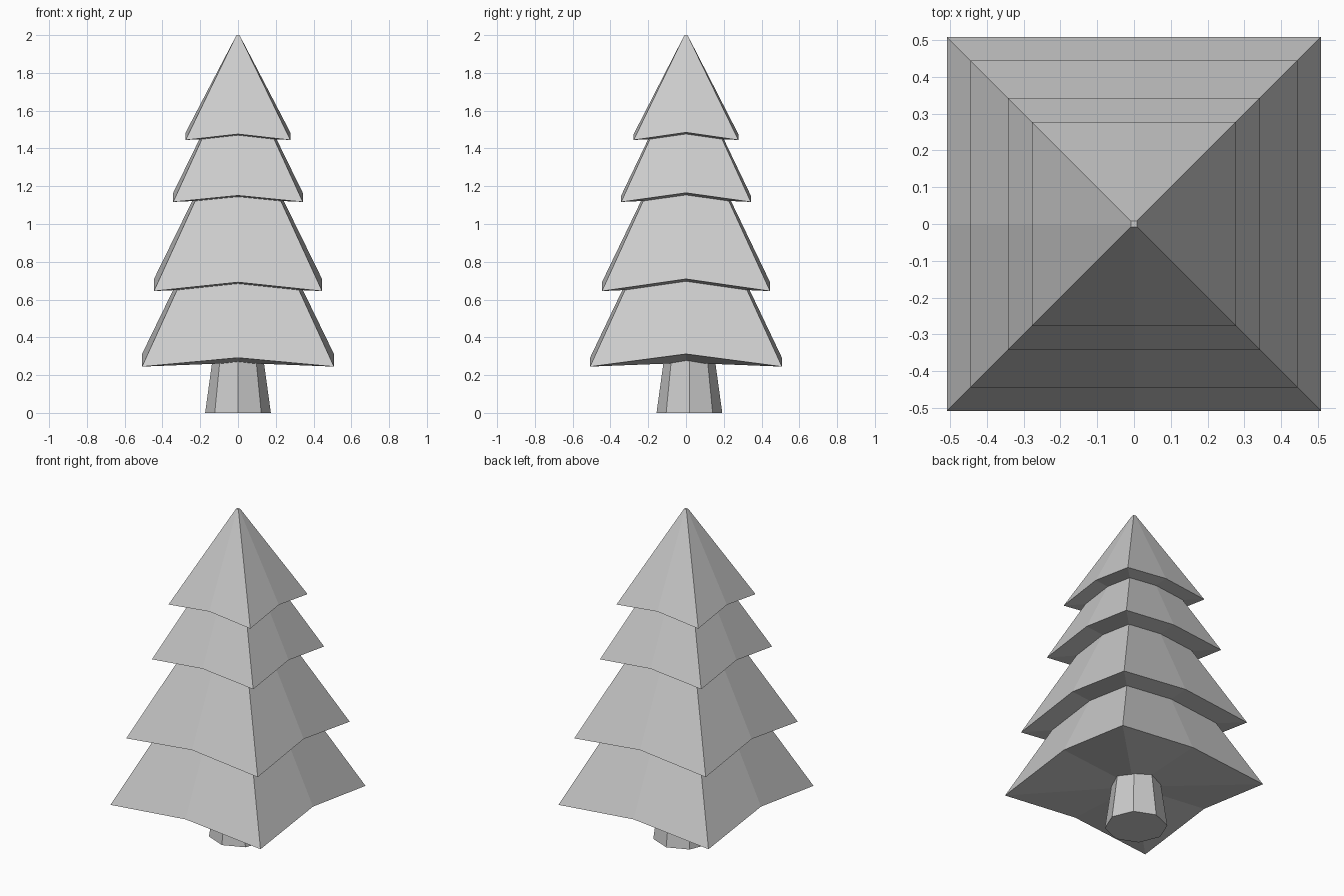
import bpy, bmesh, math

if "Cube" in bpy.data.objects:
    bpy.data.objects.remove(bpy.data.objects["Cube"])


def mesh_object(name, bm):
    bmesh.ops.recalc_face_normals(bm, faces=bm.faces)
    me = bpy.data.meshes.new(name)
    bm.to_mesh(me)
    bm.free()
    ob = bpy.data.objects.new(name, me)
    bpy.context.collection.objects.link(ob)
    return ob


def branch_tier(name, half, z, top, lift_front, lift_side):
    """Square pyramid whose hem rises at the middle of each side."""
    bm = bmesh.new()
    hem, tip = [], []
    for x, y in [(-1, -1), (0, -1), (1, -1), (1, 0), (1, 1), (0, 1), (-1, 1), (-1, 0)]:
        lift = lift_front if x == 0 else lift_side if y == 0 else 0
        hem.append(bm.verts.new((x * half, y * half, z + lift)))
        tip.append(bm.verts.new((x * 0.008, y * 0.008, top)))
    centre = bm.verts.new((0, 0, z + 0.35 * (lift_front + lift_side) / 2))
    for i in range(8):
        j = (i + 1) % 8
        bm.faces.new((hem[i], hem[j], tip[j], tip[i]))
        bm.faces.new((hem[j], hem[i], centre))
    bm.faces.new(tip)
    return mesh_object(name, bm)


# Four overlapping tiers: half width, hem height, tip height, hem lifts
tiers = [
    ("bottom_branches", 0.508, 0.245, 1.34, 0.047, 0.067),
    ("lower_branches", 0.445, 0.645, 1.60, 0.047, 0.064),
    ("upper_branches", 0.343, 1.117, 1.85, 0.034, 0.048),
    ("top_branches", 0.277, 1.445, 2.00, 0.031, 0.040),
]
for tier in tiers:
    branch_tier(*tier)

# Tapered eight-sided trunk, set slightly back
bm = bmesh.new()
rings = []
for r, z in [(0.174, 0), (0.134, 0.29)]:
    rings.append([bm.verts.new((r * math.cos(i * math.pi / 4),
                                0.018 + r * math.sin(i * math.pi / 4), z))
                  for i in range(8)])
for i in range(8):
    j = (i + 1) % 8
    bm.faces.new((rings[0][i], rings[0][j], rings[1][j], rings[1][i]))
bm.faces.new(rings[0])
bm.faces.new(rings[1])
mesh_object("trunk", bm)
